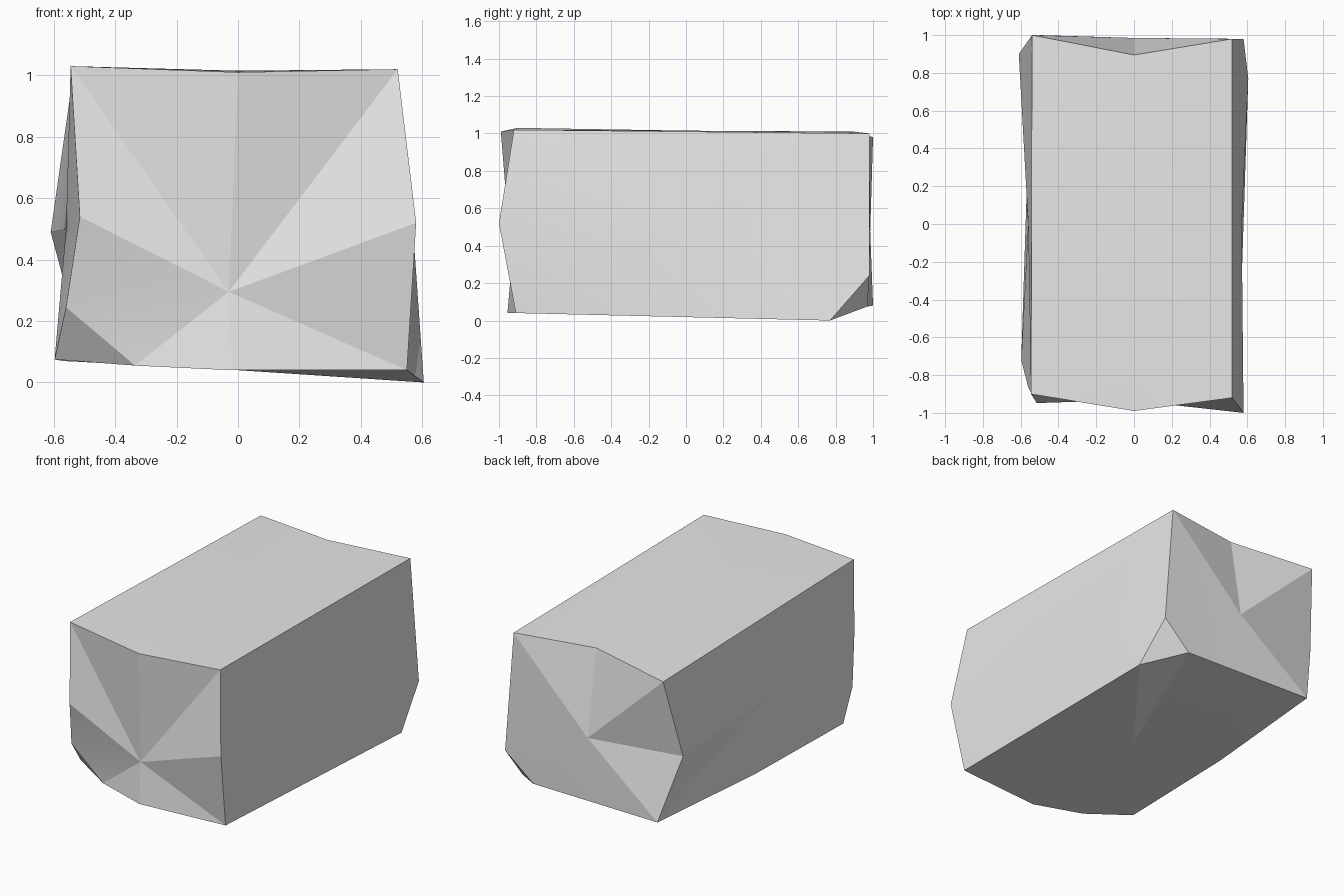
import bpy, bmesh, math

cube = bpy.data.objects.get("Cube")
if cube:
    bpy.data.objects.remove(cube, do_unlink=True)


def make_material(name, colour):
    mat = bpy.data.materials.new(name)
    mat.use_nodes = True
    mat.diffuse_color = colour
    mat.node_tree.nodes["Principled BSDF"].inputs["Base Color"].default_value = colour
    return mat


# Worn corners and edge midpoints of the block
points = {
    "front_top_left": (-.545, -.9, 1.03), "front_top": (0, -.99, 1.01),
    "front_top_right": (.52, -.92, 1.02), "front_right": (.58, -1, .52),
    "front_low_right": (.55, -.91, .04), "front_low": (-.02, -.955, .04),
    "front_left": (-.515, -.948, .54),
    "back_top_left": (-.54, 1, .98), "back_top": (0, .895, 1.01),
    "back_top_right": (.52, .98, 1), "back_left": (-.61, .9, .49),
    "back_low_left": (-.5, 1, .08), "left_low": (-.57, .12, .07),
    # chipped corner at the front
    "front_chip_up": (-.56, -.865, .245), "front_chip_in": (-.335, -.87, .055),
    "front_chip_back": (-.597, -.72, .075),
    # chipped corner at the back
    "back_chip_up": (.58, .98, .24), "back_chip_in": (.39, .97, .075),
    "back_chip_front": (.605, .77, 0),
}

# Each side is a ring of points fanned around a dented or raised centre
sides = {
    "front": ((-.03, -.932, .295),
              "front_top_left front_top front_top_right front_right front_low_right "
              "front_low front_chip_in front_chip_up front_left"),
    "back": ((0, .985, .475),
             "back_top_right back_top back_top_left back_left back_low_left "
             "back_chip_in back_chip_up"),
    "right": ((.57, 0, .5),
              "front_top_right back_top_right back_chip_up back_chip_front "
              "front_low_right front_right"),
    "left": ((-.56, 0, .5),
             "back_top_left front_top_left front_left front_chip_up "
             "front_chip_back left_low back_low_left back_left"),
    "top": ((0, 0, 1.015),
            "front_top_left front_top front_top_right back_top_right "
            "back_top back_top_left"),
    "bottom": ((0, 0, .04),
               "front_low_right back_chip_front back_chip_in back_low_left "
               "left_low front_chip_back front_chip_in front_low"),
}

bm = bmesh.new()
verts = {name: bm.verts.new(co) for name, co in points.items()}
for centre, names in sides.values():
    hub = bm.verts.new(centre)
    ring = [verts[n] for n in names.split()]
    for a, b in zip(ring, ring[1:] + ring[:1]):
        bm.faces.new((hub, a, b))

# Chipped corner facets
for corner, ends in (("front", ("up", "in", "back")), ("back", ("up", "in", "front"))):
    bm.faces.new([verts[f"{corner}_chip_{end}"] for end in ends])
bmesh.ops.recalc_face_normals(bm, faces=bm.faces[:])

mesh = bpy.data.meshes.new("stone_block")
bm.to_mesh(mesh)
bm.free()
mesh.materials.append(make_material("pale grey stone", (.8, .8, .8, 1)))
block = bpy.data.objects.new("stone_block", mesh)
bpy.context.collection.objects.link(block)

# Soft shading across shallow bends, crisp at the worn edges
bpy.ops.object.select_all(action="DESELECT")
block.select_set(True)
bpy.context.view_layer.objects.active = block
bpy.ops.object.shade_smooth_by_angle(angle=math.radians(12))
